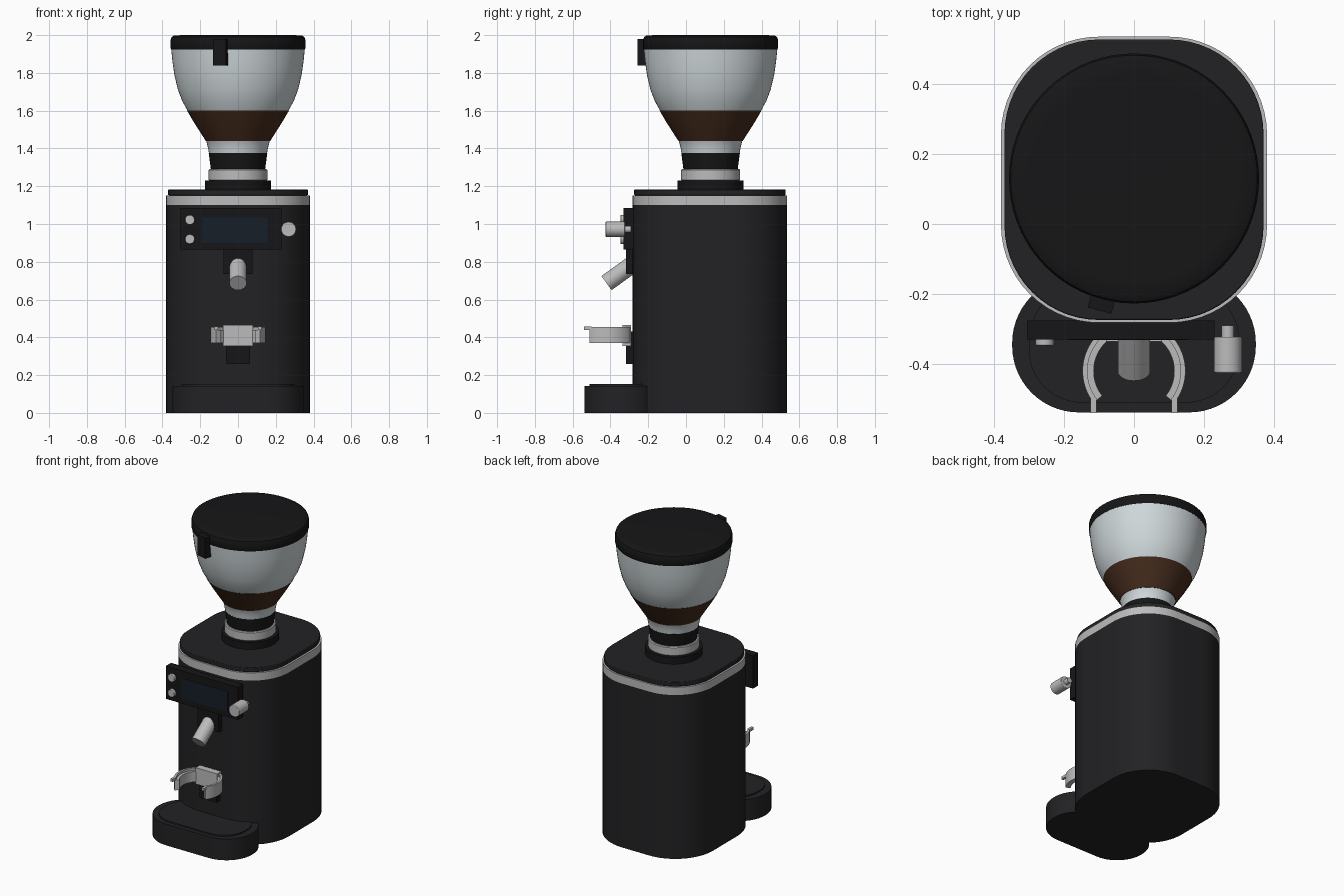
import bpy, bmesh, math
from math import sin, cos, pi, radians
from mathutils import Vector

if "Cube" in bpy.data.objects:
    bpy.data.objects.remove(bpy.data.objects["Cube"])


def material(name, r, g, b):
    m = bpy.data.materials.new(name)
    m.diffuse_color = (r, g, b, 1)
    m.use_nodes = True
    m.node_tree.nodes["Principled BSDF"].inputs["Base Color"].default_value = m.diffuse_color
    return m


BLACK = material("black", 0.016, 0.016, 0.018)
DEEP = material("deep_black", 0.008, 0.008, 0.009)
SILVER = material("silver", 0.5, 0.5, 0.5)
GLASS = material("glass", 0.62, 0.68, 0.7)
BEAN = material("bean_brown", 0.06, 0.025, 0.012)
SCREEN = material("screen", 0.008, 0.013, 0.02)


def finish(name, bm, mat, bevel=0.0, angle=35):
    bmesh.ops.recalc_face_normals(bm, faces=bm.faces)
    me = bpy.data.meshes.new(name)
    bm.to_mesh(me)
    bm.free()
    me.materials.append(mat)
    ob = bpy.data.objects.new(name, me)
    bpy.context.collection.objects.link(ob)
    bpy.ops.object.select_all(action='DESELECT')
    ob.select_set(True)
    bpy.context.view_layer.objects.active = ob
    if bevel:
        mod = ob.modifiers.new("edge", 'BEVEL')
        mod.width, mod.segments = bevel, 2
        mod.limit_method, mod.angle_limit = 'ANGLE', radians(50)
    bpy.ops.object.shade_smooth_by_angle(angle=radians(angle))
    return ob


def prism(name, pts, z0, z1, mat, bevel=0.0):
    bm = bmesh.new()
    low = [bm.verts.new((x, y, z0)) for x, y in pts]
    high = [bm.verts.new((x, y, z1)) for x, y in pts]
    bm.faces.new(low)
    bm.faces.new(high)
    n = len(pts)
    for i in range(n):
        j = (i + 1) % n
        bm.faces.new((low[i], low[j], high[j], high[i]))
    return finish(name, bm, mat, bevel)


def rounded(hx, y0, y1, r, steps=14):
    corners = [(hx - r, y1 - r), (r - hx, y1 - r), (r - hx, y0 + r), (hx - r, y0 + r)]
    return [(cx + r * cos((k + i / steps) * pi / 2), cy + r * sin((k + i / steps) * pi / 2))
            for k, (cx, cy) in enumerate(corners) for i in range(steps + 1)]


def box(name, x0, x1, y0, y1, z0, z1, mat, bevel=0.0):
    return prism(name, [(x0, y0), (x1, y0), (x1, y1), (x0, y1)], z0, z1, mat, bevel)


def lathe(name, profile, mat, centre=(0, 0.13), seg=72):
    bm = bmesh.new()
    rings = [[bm.verts.new((centre[0] + r * cos(2 * pi * i / seg),
                            centre[1] + r * sin(2 * pi * i / seg), z)) for i in range(seg)]
             for r, z in profile]
    for a, b in zip(rings, rings[1:]):
        for i in range(seg):
            j = (i + 1) % seg
            bm.faces.new((a[i], a[j], b[j], b[i]))
    bm.faces.new(rings[0])
    bm.faces.new(rings[-1])
    return finish(name, bm, mat)


def rod(name, start, end, r, mat, bevel=0.0):
    a, b = Vector(start), Vector(end)
    bm = bmesh.new()
    bmesh.ops.create_cone(bm, cap_ends=True, segments=32, radius1=r, radius2=r,
                          depth=(b - a).length)
    ob = finish(name, bm, mat, bevel)
    ob.location = (a + b) / 2
    ob.rotation_euler = (b - a).to_track_quat('Z', 'Y').to_euler()
    return ob


# Housing
prism("body", rounded(0.38, -0.282, 0.535, 0.28), 0, 1.10, BLACK)
prism("trim_band", rounded(0.38, -0.282, 0.535, 0.28), 1.10, 1.152, SILVER)
prism("top_plate", rounded(0.37, -0.274, 0.527, 0.27), 1.152, 1.183, BLACK, 0.004)
prism("drip_base", rounded(0.348, -0.538, -0.15, 0.19), 0, 0.143, BLACK)
prism("base_tray", rounded(0.30, -0.51, -0.18, 0.15), 0.14, 0.152, BLACK)

# Neck and hopper
lathe("neck_flange", [(0.175, 1.18), (0.175, 1.23)], DEEP)
lathe("neck_ring", [(0.15, 1.228), (0.157, 1.234), (0.157, 1.285), (0.152, 1.29)], SILVER)
lathe("neck_collar", [(0.143, 1.285), (0.155, 1.375)], DEEP)
glass = [(0.153, 1.37), (0.158, 1.40), (0.168, 1.44), (0.20, 1.49), (0.232, 1.54),
         (0.267, 1.60), (0.295, 1.65), (0.318, 1.71), (0.337, 1.79), (0.347, 1.86), (0.354, 1.93)]
lathe("hopper_glass", glass, GLASS)
lathe("bean_fill", [(r + 0.0025, z) for r, z in glass if 1.43 < z < 1.61], BEAN)
lathe("hopper_lid", [(0.354, 1.925), (0.357, 1.93), (0.357, 1.975), (0.352, 1.99),
                     (0.34, 1.997), (0.30, 2.0)], DEEP)
clip = box("lid_clip", -0.035, 0.035, -0.39, -0.345, 1.84, 1.98, DEEP)
clip.location = (0, 0.13, 0)
clip.rotation_euler = (0, 0, radians(-14.6))

# Control panel
box("display_housing", -0.305, 0.23, -0.33, -0.275, 0.865, 1.085, DEEP)
box("display_screen", -0.19, 0.155, -0.332, -0.32, 0.90, 1.035, SCREEN)
for n, z in enumerate((1.022, 0.92)):
    rod(f"button_{n + 1}", (-0.255, -0.32, z), (-0.255, -0.347, z), 0.026, SILVER, 0.003)
rod("knob_shaft", (0.268, -0.29, 0.972), (0.268, -0.33, 0.972), 0.018, SILVER)
rod("knob", (0.268, -0.323, 0.972), (0.268, -0.425, 0.972), 0.04, SILVER, 0.003)

# Spout
box("spout_mount", -0.078, 0.078, -0.317, -0.27, 0.735, 0.866, DEEP)
rod("spout", (0, -0.285, 0.785), (0, -0.421, 0.687), 0.046, SILVER)

# Portafilter fork
box("fork_mount", -0.063, 0.063, -0.317, -0.27, 0.26, 0.43, DEEP)
box("fork_block", -0.08, 0.08, -0.335, -0.29, 0.355, 0.465, SILVER)
for side, name in ((-1, "left"), (1, "right")):
    def arc(r):
        return [(side * r * cos(a), -0.42 + r * sin(a))
                for a in (radians(-38 + 98 * i / 20) for i in range(21))]
    prism(f"fork_arm_{name}", arc(0.147) + arc(0.133)[::-1], 0.37, 0.455, SILVER)
    prism(f"fork_rail_{name}", arc(0.135) + arc(0.115)[::-1], 0.37, 0.44, SILVER)
    box(f"fork_tip_{name}", side * 0.107, side * 0.124, -0.54, -0.5, 0.44, 0.457, SILVER)
